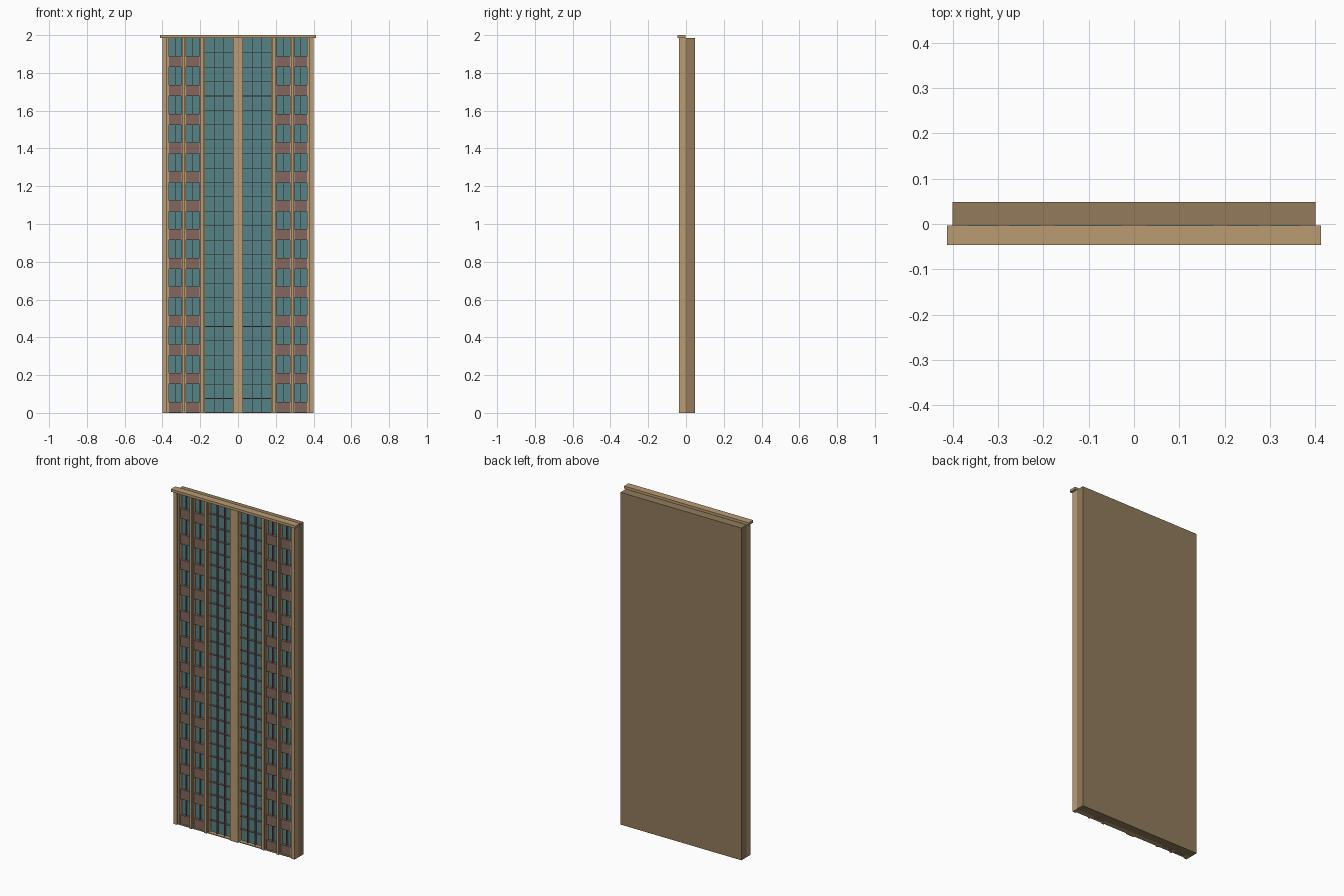
import bpy

cube = bpy.data.objects.get("Cube")
if cube:
    bpy.data.objects.remove(cube, do_unlink=True)


def material(name, rgb):
    linear = [((c / 255 + 0.055) / 1.055) ** 2.4 for c in rgb] + [1.0]
    m = bpy.data.materials.new(name)
    m.use_nodes = True
    m.diffuse_color = linear
    bsdf = m.node_tree.nodes["Principled BSDF"]
    bsdf.inputs["Base Color"].default_value = linear
    bsdf.inputs["Roughness"].default_value = 0.8
    return m


LIGHT = material("light tan stone", (186, 156, 116))
DARK = material("dark tan wall", (146, 123, 92))
GLASS = material("teal glass", (86, 131, 135))
BROWN = material("brown panel", (131, 103, 95))


def box_part(name, mat, boxes):
    """One object from a list of (x0, x1, y0, y1, z0, z1) boxes."""
    verts, faces = [], []
    for x0, x1, y0, y1, z0, z1 in boxes:
        b = len(verts)
        verts += [(x, y, z) for z in (z0, z1)
                  for x, y in ((x0, y0), (x1, y0), (x1, y1), (x0, y1))]
        faces += [(b + 3, b + 2, b + 1, b), (b + 4, b + 5, b + 6, b + 7)]
        for i in range(4):
            j = (i + 1) % 4
            faces.append((b + i, b + j, b + j + 4, b + i + 4))
    mesh = bpy.data.meshes.new(name)
    mesh.from_pydata(verts, [], faces)
    mesh.materials.append(mat)
    obj = bpy.data.objects.new(name, mesh)
    bpy.context.collection.objects.link(obj)
    return obj


def both_sides(boxes):
    return boxes + [(-b[1], -b[0]) + tuple(b[2:]) for b in boxes]


TOP = 1.985        # underside of the cornice
WALL = -0.002      # front of the back wall
PANE = -0.006      # front of the glass
FRONT = -0.037     # front of the piers
STEP = -0.028      # front of the pier shoulders
FLOOR = 0.1525     # storey height
FLOORS = 13
BAND = 0.058       # spandrel height
BAR = 0.0015       # half width of a glazing bar

# Back wall, cornice and base sill
box_part("back_wall", DARK, [(-0.4, 0.4, WALL, 0.048, 0, TOP)])
box_part("cornice", LIGHT, [(-0.412, 0.412, -0.046, -0.003, TOP, 2.0)])
box_part("base_sill", LIGHT, [(-0.39, 0.39, -0.03, WALL, 0, 0.005)])

# Piers with a narrow front rib and wider shoulders
box_part("center_pier", LIGHT, [(-0.026, 0.026, FRONT, WALL, 0, TOP)])
piers = [(0.378, 0.4, FRONT), (0.366, 0.378, STEP)]
for middle, half in ((0.19, 0.015), (0.288, 0.012)):
    piers += [(middle - half, middle + half, STEP),
              (middle - half / 2, middle + half / 2, FRONT)]
box_part("side_piers", LIGHT,
         both_sides([(a, b, y, WALL, 0, TOP) for a, b, y in piers]))

# Glass sheets behind the bays
central_bay = (0.026, 0.175)
side_bays = [(0.205, 0.276), (0.3, 0.366)]
bays = [central_bay] + side_bays
box_part("glass", GLASS,
         both_sides([(a, b, PANE, WALL, 0.005, TOP) for a, b in bays]))

# Spandrel panels between the storeys of the side bays
box_part("spandrels", BROWN, both_sides(
    [(a, b, -0.022, WALL, i * FLOOR, i * FLOOR + BAND)
     for a, b in side_bays for i in range(FLOORS)]))

# Glazing bars: a grid in the tall central bays, one upright per side window
bars = []
a, b = central_bay
for k in (1, 2):
    x = a + (b - a) * k / 3
    bars.append((x - BAR, x + BAR, -0.02, WALL, 0.005, TOP))
for k in range(1, FLOORS * 2):
    z = k * FLOOR / 2
    bars.append((a, b, -0.018, WALL, z - BAR, z + BAR))
for a, b in side_bays:
    x = (a + b) / 2
    bars.append((x - BAR, x + BAR, -0.018, WALL, BAND, TOP))
box_part("glazing_bars", BROWN, both_sides(bars))
